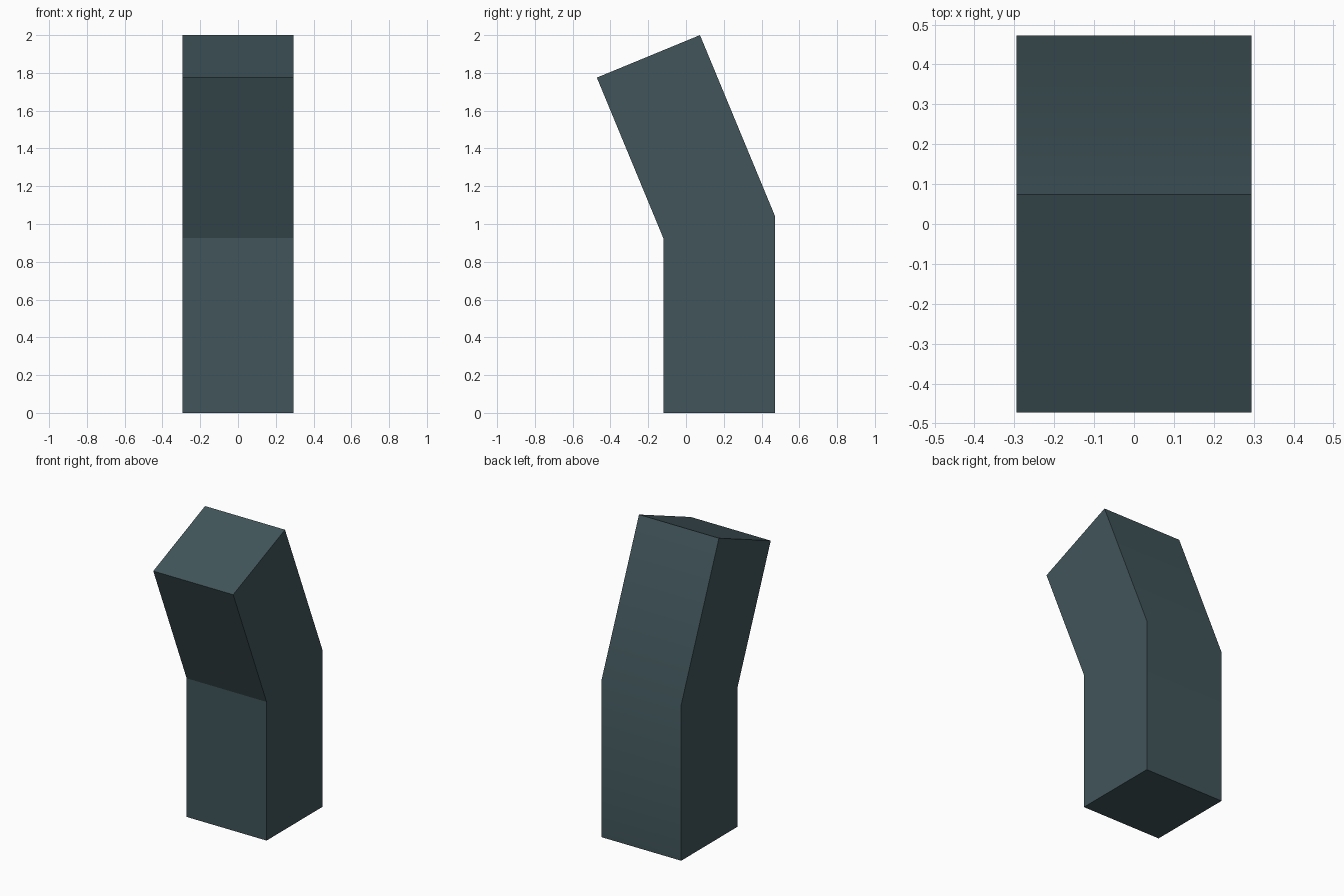
import bpy, bmesh

if "Cube" in bpy.data.objects:
    bpy.data.objects.remove(bpy.data.objects["Cube"])

HALF_WIDTH = 0.295
# Side profile (y, z): lower post, then the upper part leaning forward
PROFILE = [(-0.12, 0), (0.472, 0), (0.472, 1.04),
           (0.074, 2.0), (-0.472, 1.775), (-0.12, 0.925)]

mat = bpy.data.materials.new("dark slate teal")
mat.diffuse_color = (0.052, 0.090, 0.102, 1)
mat.use_nodes = True
mat.node_tree.nodes["Principled BSDF"].inputs["Base Color"].default_value = mat.diffuse_color

# Bent post: the profile extruded across its width
bm = bmesh.new()
side = bm.faces.new([bm.verts.new((-HALF_WIDTH, y, z)) for y, z in PROFILE])
ext = bmesh.ops.extrude_face_region(bm, geom=[side], use_keep_orig=True)
moved = [v for v in ext["geom"] if isinstance(v, bmesh.types.BMVert)]
bmesh.ops.translate(bm, verts=moved, vec=(2 * HALF_WIDTH, 0, 0))
bmesh.ops.recalc_face_normals(bm, faces=bm.faces)

# Smooth only across the bend at the back, all other edges stay sharp
for f in bm.faces:
    f.smooth = True
for e in bm.edges:
    e.smooth = all(abs(v.co.z - 1.04) < 0.01 for v in e.verts)

mesh = bpy.data.meshes.new("bent_post")
bm.to_mesh(mesh)
bm.free()
mesh.materials.append(mat)
bpy.context.collection.objects.link(bpy.data.objects.new("bent_post", mesh))
